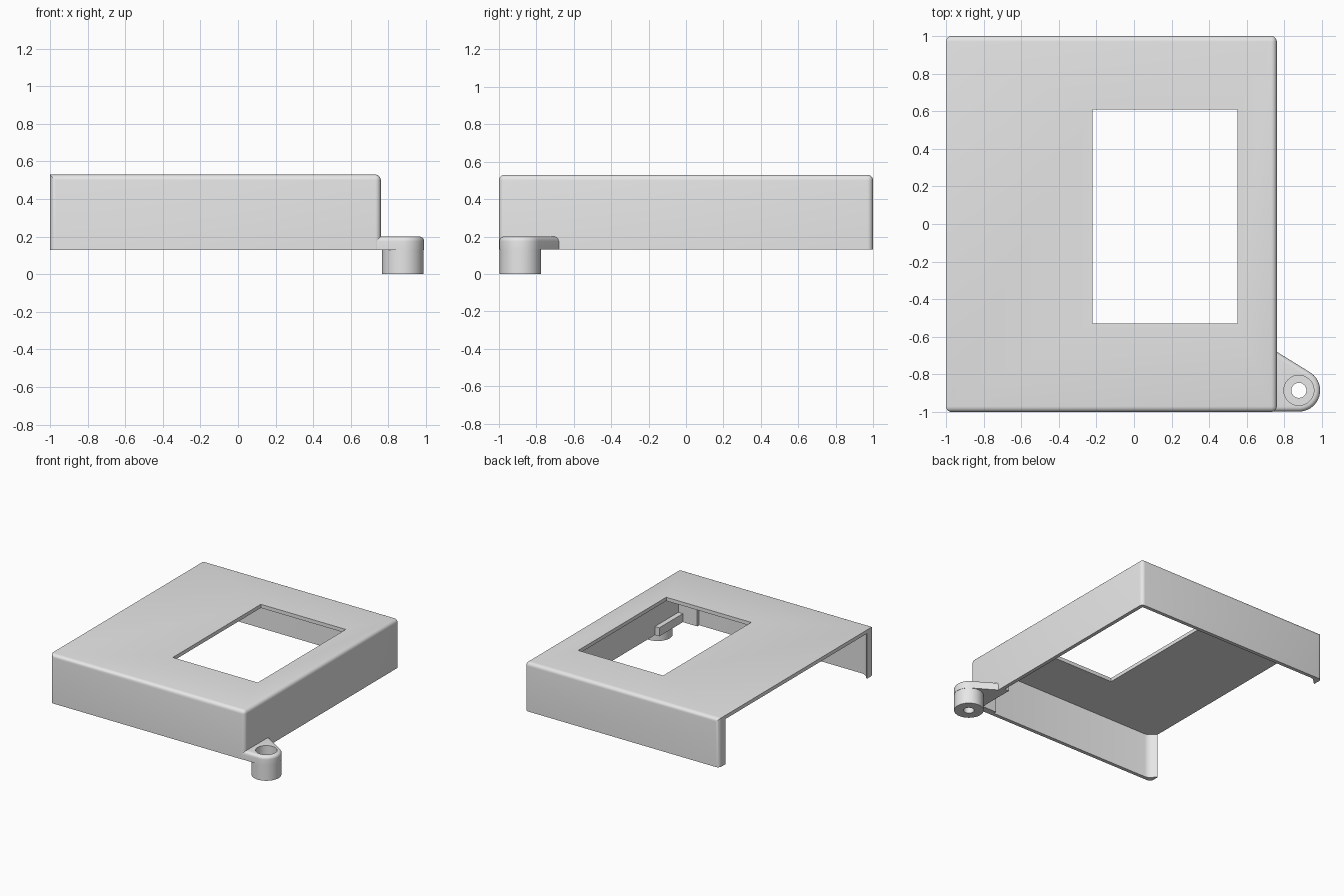
import bpy, bmesh
from math import sin, cos, radians

cube = bpy.data.objects.get("Cube")
if cube:
    bpy.data.objects.remove(cube, do_unlink=True)

grey = bpy.data.materials.new("plain grey")
grey.use_nodes = True
grey.diffuse_color = (0.8, 0.8, 0.8, 1)
grey.node_tree.nodes["Principled BSDF"].inputs["Base Color"].default_value = (0.8, 0.8, 0.8, 1)


def prism(name, outline, z0, z1, radius=0, pick=None):
    """Extrude an outline upwards and round the edges chosen by pick."""
    bm = bmesh.new()
    base = bm.faces.new([bm.verts.new((x, y, z0)) for x, y in outline])
    top = bmesh.ops.extrude_face_region(bm, geom=[base])
    bmesh.ops.translate(bm, vec=(0, 0, z1 - z0),
                        verts=[g for g in top["geom"] if isinstance(g, bmesh.types.BMVert)])
    bmesh.ops.recalc_face_normals(bm, faces=bm.faces)
    if pick:
        edges = [e for e in bm.edges if pick(*(v.co for v in e.verts))]
        bmesh.ops.bevel(bm, geom=edges, offset=radius, segments=5, profile=0.5,
                        affect='EDGES', clamp_overlap=True)
        bmesh.ops.recalc_face_normals(bm, faces=bm.faces)
    mesh = bpy.data.meshes.new(name)
    bm.to_mesh(mesh)
    bm.free()
    mesh.materials.append(grey)
    ob = bpy.data.objects.new(name, mesh)
    bpy.context.collection.objects.link(ob)
    return ob


def rect(x0, x1, y0, y1):
    return [(x0, y0), (x1, y0), (x1, y1), (x0, y1)]


def arc(cx, cy, r, a0, a1, n):
    return [(cx + r * cos(radians(a0 + (a1 - a0) * i / n)),
             cy + r * sin(radians(a0 + (a1 - a0) * i / n))) for i in range(n + 1)]


def circle(r):
    return arc(BX, BY, r, 0, 352.5, 47)


def combine(ob, tool, operation):
    mod = ob.modifiers.new(operation.lower(), 'BOOLEAN')
    mod.operation, mod.solver, mod.object = operation, 'EXACT', tool
    bpy.context.view_layer.objects.active = ob
    bpy.ops.object.modifier_apply(modifier=mod.name)
    bpy.data.objects.remove(tool, do_unlink=True)


LOW, TOP, WALL = 0.13, 0.53, 0.03
END, SIDE = -1, 0.76
BX, BY, BR = 0.877, -0.885, 0.113


def shell_edges(a, b):
    upright = abs(a.z - b.z) > 0.1
    upper = min(a.z, b.z) > TOP - 0.01 and max(a.x, b.x) > 0
    return upright or upper


# Cover: rounded box, open below and at one end
cover = prism("cover", rect(END, SIDE, -1, 1), LOW, TOP, 0.03, shell_edges)

# Hollow, narrowing at the open end to leave thickened wall ends
inner = 1 - WALL
half = [(SIDE - WALL, inner), (-0.92, inner), (-0.945, 0.963),
        (-0.968, 0.945), (-0.985, 0.925), (END, 0.915), (-1.2, 0.915)]
hollow = half + [(x, -y) for x, y in reversed(half)]
combine(cover, prism("hollow", hollow, 0, TOP - WALL), 'DIFFERENCE')
combine(cover, prism("window", rect(-0.22, 0.55, -0.53, 0.61), 0.4, 0.7), 'DIFFERENCE')

# Inside corner: wall pad and low ledge behind the mounting lug
pad = prism("corner_pad", rect(0.56, 0.74, -0.98, -0.945), LOW, TOP - 0.02)
ledge = prism("corner_ledge", rect(0.69, 0.74, -0.96, -0.64), LOW, 0.2)


# Mounting lug: tapered flange and a hollow screw boss
def flange_rim(a, b):
    return min(a.z, b.z) > 0.19 and max(a.x, b.x) > 0.75


outline = [(0.74, -0.668), (0.74, BY - BR)] + arc(BX, BY, BR, -90, 58.3, 24)
lug = prism("mounting_lug", outline, LOW, 0.2, 0.025, flange_rim)
combine(lug, prism("boss", circle(BR - 0.002), 0, 0.16), 'UNION')
combine(lug, prism("counterbore", circle(0.08), 0.06, 0.3), 'DIFFERENCE')
combine(lug, prism("screw_hole", circle(0.04), -0.1, 0.3), 'DIFFERENCE')

for ob in (cover, pad, ledge, lug):
    bpy.ops.object.select_all(action='DESELECT')
    ob.select_set(True)
    bpy.context.view_layer.objects.active = ob
    bpy.ops.object.shade_smooth_by_angle(angle=radians(35))
